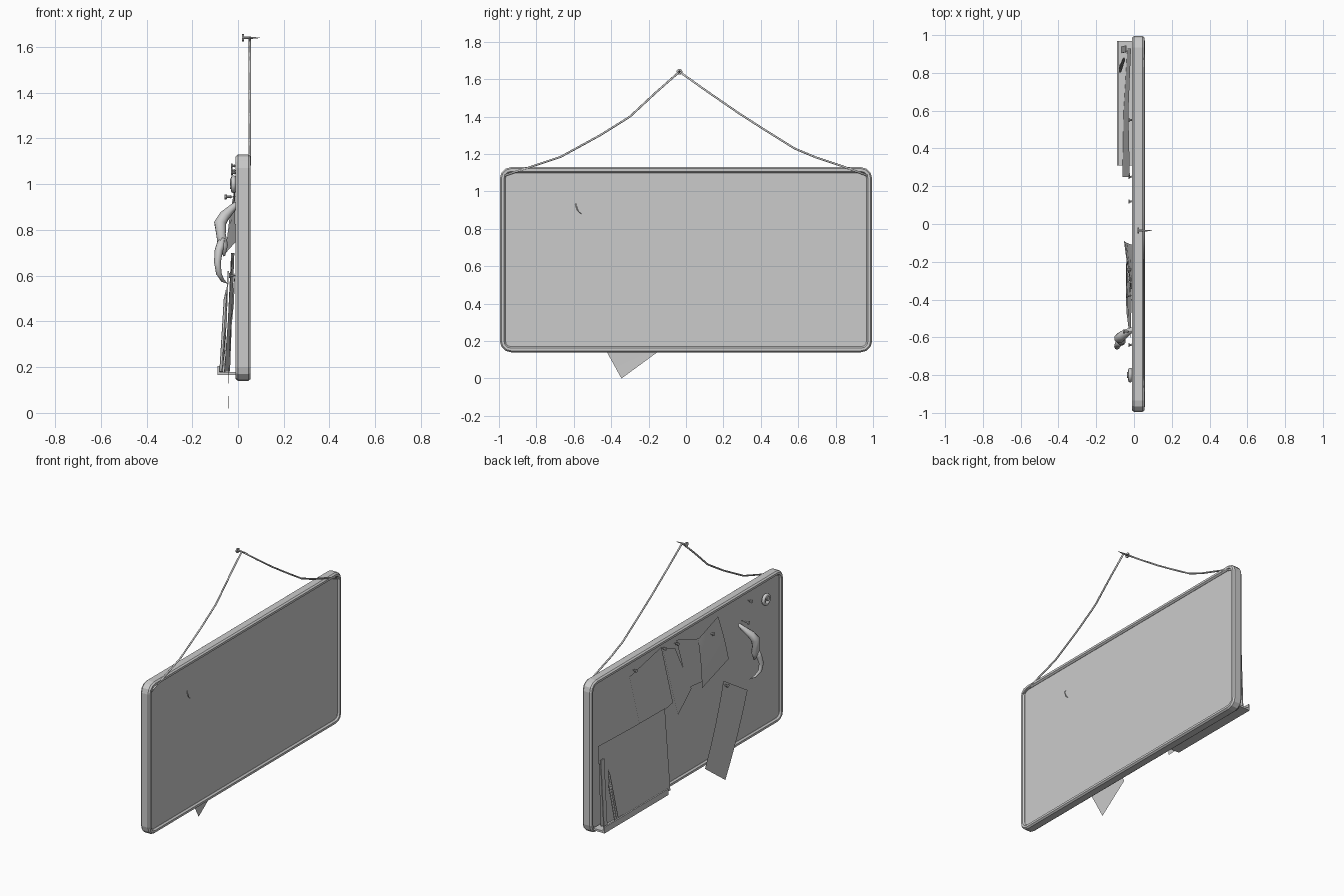
import bpy, bmesh, math
from mathutils import Vector

if "Cube" in bpy.data.objects:
    bpy.data.objects.remove(bpy.data.objects["Cube"])


def mesh_object(name, verts, faces, smooth=False):
    me = bpy.data.meshes.new(name)
    me.from_pydata([tuple(v) for v in verts], [], faces)
    bm = bmesh.new()
    bm.from_mesh(me)
    bmesh.ops.recalc_face_normals(bm, faces=bm.faces)
    bm.to_mesh(me)
    bm.free()
    ob = bpy.data.objects.new(name, me)
    bpy.context.collection.objects.link(ob)
    if smooth:
        for p in me.polygons:
            p.use_smooth = True
    return ob


def outline(inset, x, zc=0.635, hy=0.995, hz=0.495, r=0.06, seg=3):
    # rounded rectangle in the yz plane
    pts = []
    rr = max(r - inset, 0.02)
    for q, (sy, sz) in enumerate([(1, 1), (-1, 1), (-1, -1), (1, -1)]):
        cy, cz = sy * (hy - inset - rr), zc + sz * (hz - inset - rr)
        for i in range(seg + 1):
            a = math.pi / 2 * (q + i / seg)
            pts.append((x, cy + rr * math.cos(a), cz + rr * math.sin(a)))
    return pts


def loft(name, loops, closed=False, smooth=False):
    # skin successive closed loops, capping the ends unless closed on itself
    n, m = len(loops[0]), len(loops)
    verts = [p for l in loops for p in l]
    faces = []
    for j in range(m if closed else m - 1):
        k = (j + 1) % m
        for i in range(n):
            h = (i + 1) % n
            faces.append((j * n + i, j * n + h, k * n + h, k * n + i))
    if not closed:
        faces += [tuple(range(n)), tuple(range((m - 1) * n, m * n))]
    return mesh_object(name, verts, faces, smooth)


def tube(name, pts, radii, sides=8, smooth=True):
    pts = [Vector(p) for p in pts]
    if not isinstance(radii, (list, tuple)):
        radii = [radii] * len(pts)
    loops, u = [], None
    for i, p in enumerate(pts):
        d = (pts[min(i + 1, len(pts) - 1)] - pts[max(i - 1, 0)]).normalized()
        u = d.orthogonal() if u is None else u - d * u.dot(d)
        u.normalize()
        w = d.cross(u)
        loops.append([p + radii[i] * (math.cos(a) * u + math.sin(a) * w)
                      for a in (2 * math.pi * k / sides for k in range(sides))])
    return loft(name, loops, smooth=smooth)


def pin(name, head, tip, r=0.011):
    # round head, narrow neck, collar and needle
    a, b = Vector(head), Vector(tip)
    t = [0, 0.12, 0.16, 0.35, 0.4, 0.45, 1]
    rad = [r, r, r * .5, r * .45, r * .7, r * .2, r * .06]
    tube(name, [a.lerp(b, s) for s in t], rad, 10, False)


def sheet(name, tl, tr, br, bl, bow=0.0, n=4):
    # paper from four (x, y, z) corners with a gentle bow
    tl, tr, br, bl = map(Vector, (tl, tr, br, bl))
    verts, faces = [], []
    for j in range(n + 1):
        for i in range(n + 1):
            s, t = i / n, j / n
            p = tl.lerp(tr, s).lerp(bl.lerp(br, s), t)
            p.x -= bow * math.sin(math.pi * t)
            verts.append(p)
    for j in range(n):
        for i in range(n):
            a = j * (n + 1) + i
            faces.append((a, a + 1, a + n + 2, a + n + 1))
    return mesh_object(name, verts, faces, True)


def box(name, lo, hi):
    loft(name, [[(x, lo[1], lo[2]), (x, hi[1], lo[2]), (x, hi[1], hi[2]), (x, lo[1], hi[2])]
                for x in (lo[0], hi[0])])


# frame and panel
profile = [(0, 0), (0, .045), (.008, .055), (.022, .055), (.03, .045),
           (.03, 0), (.022, -.01), (.008, -.01)]
loft("board_frame", [outline(d, x) for d, x in profile], closed=True)
loft("board_panel", [outline(.02, .002), outline(.02, .043)])

# hanging string in two drooping halves, and the nail
left = [(-.97, 1.085), (-.85, 1.125), (-.67, 1.185), (-.46, 1.30), (-.3, 1.40), (-.16, 1.53), (-.035, 1.64)]
right = [(-.035, 1.64), (.12, 1.53), (.28, 1.42), (.42, 1.33), (.58, 1.23), (.7, 1.18), (.85, 1.13), (.97, 1.085)]
for nm, pts in (("string_left", left), ("string_right", right)):
    tube(nm, [(.052, y, z) for y, z in pts], .0055, 6)
tube("nail", [(.018, -.035, 1.64), (.026, -.035, 1.64), (.026, -.035, 1.64), (.055, -.035, 1.64),
              (.096, -.035, 1.64)], [.016, .016, .006, .005, .001], 10, False)

# pinned papers
f = -.004
sheet("paper_left", (f, .59, 1.02), (f, .26, 1.09), (f, .14, .68), (f, .47, .62))
sheet("paper_middle", (-.005, .25, 1.08), (-.005, .12, 1.03), (-.005, -.05, .70), (-.005, .09, .58))
sheet("paper_inner", (-.007, .11, 1.08), (-.007, -.12, 1.0), (-.007, -.2, .70), (-.007, -.01, .72))
sheet("paper_right", (-.01, -.11, 1.0), (-.008, -.32, 1.07), (-.008, -.43, .75), (-.053, -.09, .70), .006)
sheet("paper_low", (-.012, -.37, .63), (-.018, -.61, .48), (-.043, -.345, 0), (-.04, -.14, .15), .008)

# push pins
for i, (y, z, x) in enumerate([(.55, 1.05, -.028), (.25, 1.08, -.03), (.12, 1.06, -.03),
                               (-.24, .99, -.035), (-.38, .60, -.04), (-.57, .945, -.058),
                               (-.64, 1.05, -.03)]):
    pin("push_pin_%d" % (i + 1), (x, y, z), (.01, y, z))

# curved claw trinket poking through the board
tube("claw_upper", [(.015, -.55, .93), (-.02, -.565, .90), (-.06, -.59, .86), (-.078, -.605, .83),
                    (-.074, -.615, .78), (-.066, -.62, .73), (-.06, -.62, .685)],
     [.008, .016, .025, .028, .022, .024, .004])
tube("claw_tail", [(-.066, -.62, .76), (-.084, -.635, .71), (-.09, -.65, .66), (-.084, -.645, .61),
                   (-.068, -.62, .58), (-.045, -.59, .565)], [.02, .018, .015, .012, .008, .001])
tube("claw_wire", [(.035, -.58, .95), (.047, -.59, .93), (.047, -.58, .90), (.045, -.56, .88)],
     [.001, .003, .003, .001], 6)

# small ring hung at the corner
n = 20
ring = [[(-.02 + .011 * math.cos(b), -.80 + (.028 + .011 * math.sin(b)) * math.cos(a),
          1.0 + (.028 + .011 * math.sin(b)) * math.sin(a))
         for b in (2 * math.pi * k / 8 for k in range(8))]
        for a in (2 * math.pi * i / n for i in range(n))]
loft("hanging_ring", ring, closed=True, smooth=True)
pin("ring_pin", (-.036, -.80, 1.01), (.01, -.80, 1.01), .016)

# ledge with front lip and end stop
box("ledge_base", (-.088, .31, .165), (-.008, .97, .178))
box("ledge_lip", (-.09, .31, .165), (-.08, .97, .205))

# open folder resting on the ledge
sheet("folder_left_page", (-.016, .93, .70), (-.03, .59, .70), (-.055, .59, .18), (-.035, .93, .18))
sheet("folder_right_page", (-.03, .59, .70), (-.022, .25, .69), (-.062, .25, .165), (-.055, .59, .18))

# ruler and two pencils leaning in the ledge
for i, (y0, y1, z1) in enumerate([(.81, .88, .54), (.83, .87, .46)]):
    a, b = Vector((-.074, y0, .18)), Vector((-.052, y1, z1))
    tube("pencil_%d" % (i + 1), [a.lerp(b, t) for t in (0, .1, .88, 1)], [.008, .008, .008, .001], 6, False)
loft("ruler", [[(x - .02, .905, .18), (x - .02, .94, .18), (x, .945, .62), (x, .91, .62)]
               for x in (-.046, -.04)])
